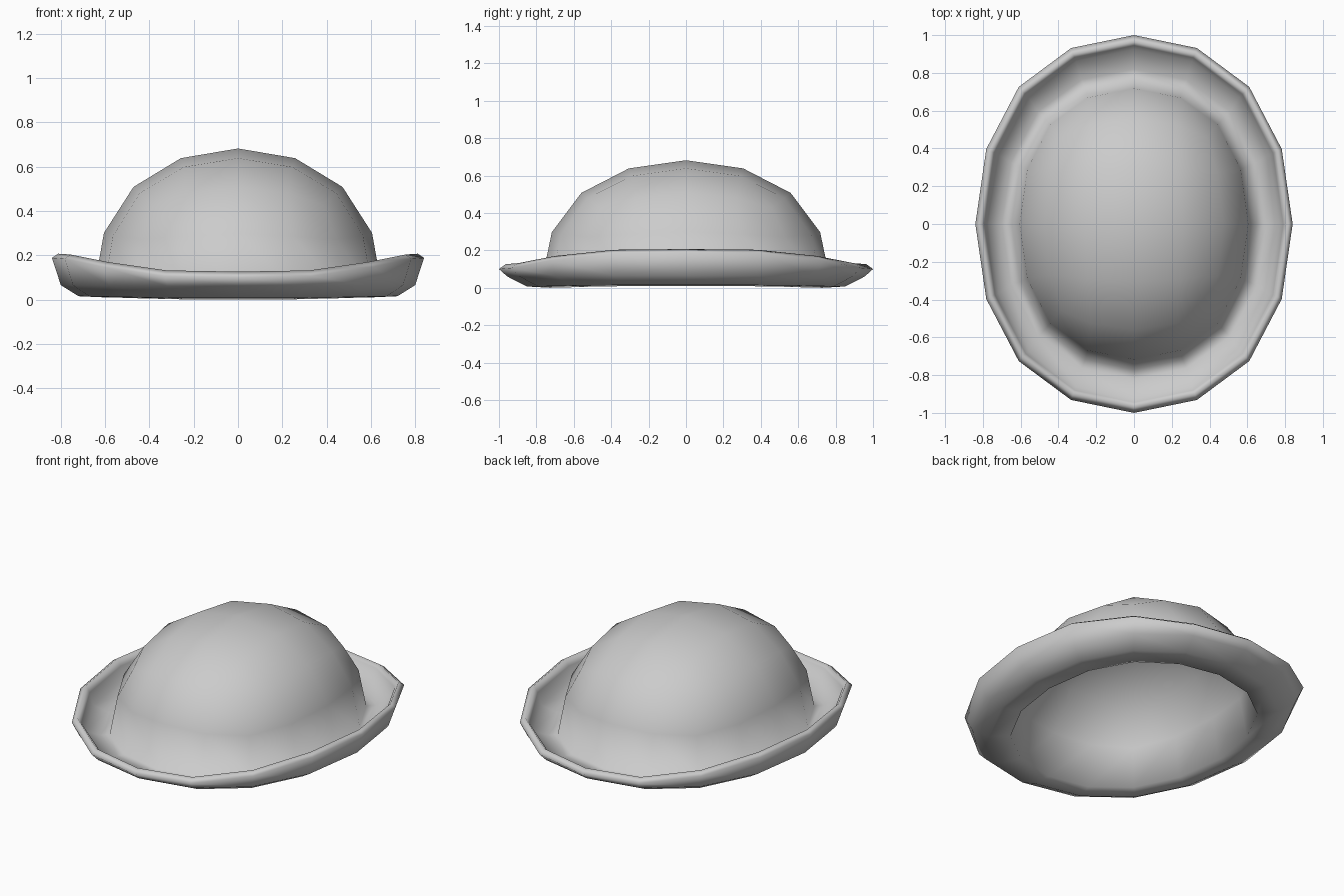
import bpy, bmesh, math

if "Cube" in bpy.data.objects:
    bpy.data.objects.remove(bpy.data.objects["Cube"])

# Unit half-ball with a quad grid: upper half of a subdivided cube
bpy.ops.mesh.primitive_cube_add(size=2)
ball = bpy.context.object
ball.modifiers.new("round", 'SUBSURF').levels = 2
bpy.ops.object.modifier_apply(modifier="round")
half = ball.data
tmp = bmesh.new()
tmp.from_mesh(half)
size = max(v.co.x for v in tmp.verts)
for v in tmp.verts:
    v.co /= size
bmesh.ops.delete(tmp, geom=[v for v in tmp.verts if v.co.z < -0.01], context='VERTS')
tmp.to_mesh(half)
tmp.free()
bpy.data.objects.remove(ball)

bm = bmesh.new()

def height(x, z_side, z_end):
    """Height on a brim loop: low at the y ends, lifted at the x sides."""
    t = min(1.0, x * x)
    return z_end + (z_side - z_end) * t * t * (3 - 2 * t)

def dome(rx, ry, top, z_side, z_end):
    """Add a stretched half-ball and return its open edge and unit outline."""
    start = len(bm.verts)
    bm.from_mesh(half)
    bm.verts.ensure_lookup_table()
    new = bm.verts[start:]
    edge = sorted((v for v in new if abs(v.co.z) < 0.01),
                  key=lambda v: math.atan2(v.co.y, v.co.x) % (2 * math.pi - 1e-4))
    outline = [(v.co.x, v.co.y) for v in edge]
    for v in new:
        x, y, z = v.co
        base = height(x, z_side, z_end)
        v.co = (rx * x, ry * y, base + (top - base) * z)
    return edge, outline

# Crown, outside and inside
outer, outline = dome(0.65, 0.77, 0.682, 0.05, 0.045)
inner, _ = dome(0.61, 0.73, 0.642, 0.01, 0.0)

# Upturned brim: loops from the outer crown, over the rim, to the inner crown
brim = [
    (0.70, 0.82, 0.05, 0.047),
    (0.77, 0.925, 0.09, 0.08),
    (0.79, 0.945, 0.165, 0.108),
    (0.812, 0.965, 0.207, 0.126),
    (0.84, 1.00, 0.188, 0.10),
    (0.80, 0.955, 0.065, 0.06),
    (0.72, 0.85, 0.015, 0.007),
]
loops = [outer]
for rx, ry, zs, ze in brim:
    loops.append([bm.verts.new((rx * x, ry * y, height(x, zs, ze))) for x, y in outline])
loops.append(inner)
for a, b in zip(loops, loops[1:]):
    for i in range(len(a)):
        j = (i + 1) % len(a)
        bm.faces.new((a[i], b[i], b[j], a[j]))

bmesh.ops.recalc_face_normals(bm, faces=bm.faces[:])
for f in bm.faces:
    f.smooth = True
mesh = bpy.data.meshes.new("round_hat")
bm.to_mesh(mesh)
bm.free()
hat = bpy.data.objects.new("round_hat", mesh)
bpy.context.collection.objects.link(hat)
